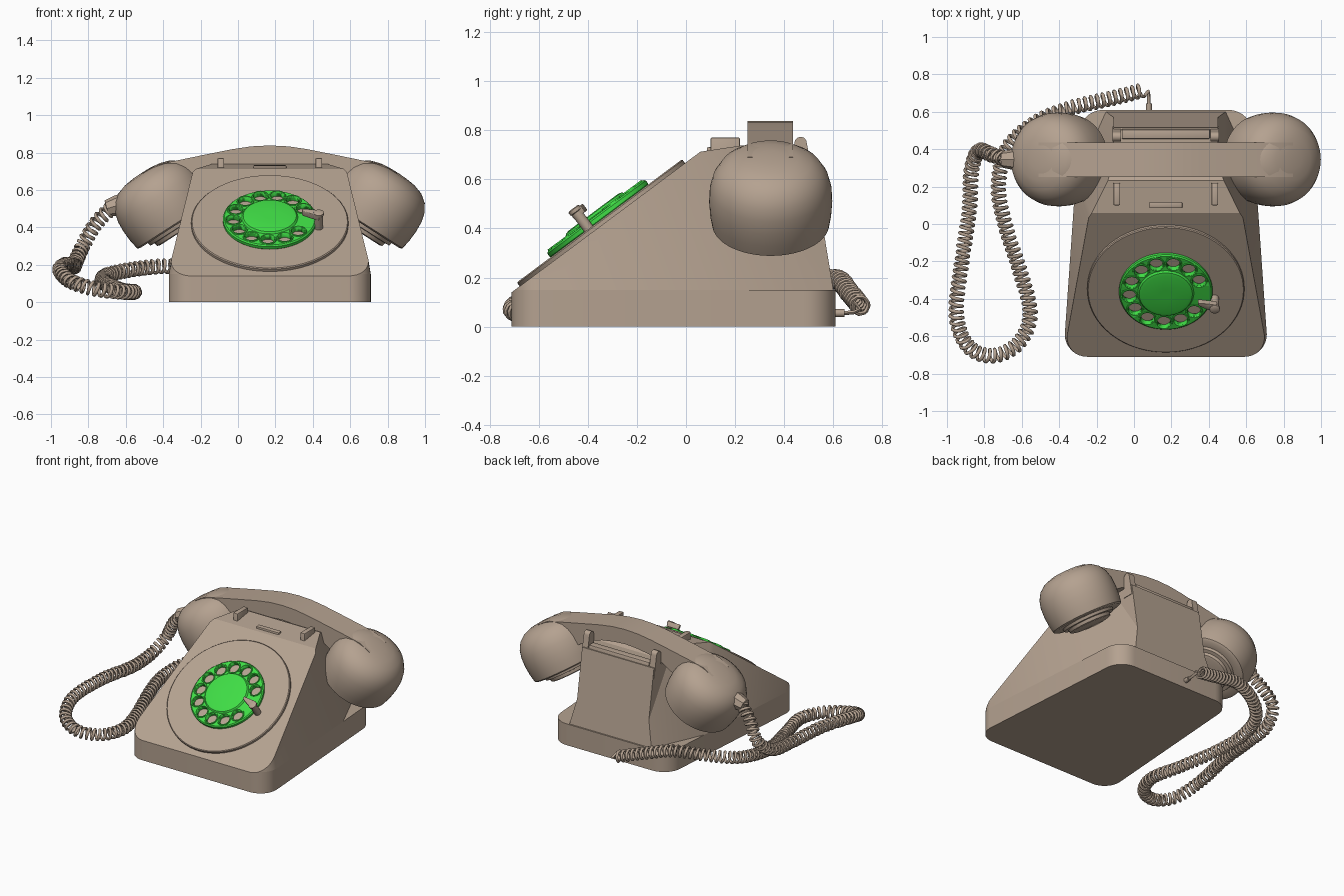
import bpy, bmesh, math
from mathutils import Vector, Matrix

if "Cube" in bpy.data.objects:
    bpy.data.objects.remove(bpy.data.objects["Cube"])

CX = 0.17  # body centre line


def material(name, rgb):
    m = bpy.data.materials.new(name)
    m.diffuse_color = (*rgb, 1)
    m.use_nodes = True
    m.node_tree.nodes["Principled BSDF"].inputs["Base Color"].default_value = m.diffuse_color
    return m


BEIGE = material("beige", (0.46, 0.36, 0.28))
GREEN = material("green", (0.05, 0.72, 0.06))


def finish(name, bm, mat=BEIGE, matrix=Matrix(), angle=35):
    bmesh.ops.recalc_face_normals(bm, faces=bm.faces)
    me = bpy.data.meshes.new(name)
    bm.to_mesh(me)
    bm.free()
    ob = bpy.data.objects.new(name, me)
    bpy.context.collection.objects.link(ob)
    me.materials.append(mat)
    ob.matrix_world = matrix
    bpy.ops.object.select_all(action='DESELECT')
    ob.select_set(True)
    bpy.context.view_layer.objects.active = ob
    bpy.ops.object.shade_smooth_by_angle(angle=math.radians(angle))
    return ob


def loft(rings, bm=None):
    bm = bm or bmesh.new()
    vs = [[bm.verts.new(p) for p in r] for r in rings]
    n = len(vs[0])
    for a, b in zip(vs, vs[1:]):
        for i in range(n):
            bm.faces.new((a[i], a[(i + 1) % n], b[(i + 1) % n], b[i]))
    bm.faces.new(vs[0][::-1])
    bm.faces.new(vs[-1])
    return bm


def circle(r, h, n=48, x=0, y=0):
    return [(x + r * math.cos(2 * math.pi * i / n), y + r * math.sin(2 * math.pi * i / n), h) for i in range(n)]


def lathe(profile, n=48, x=0, y=0, bm=None):
    return loft([circle(r, h, n, x, y) for r, h in profile], bm)


def prism_x(profile, x0, x1, bm=None):
    return loft([[(x, y, z) for y, z in profile] for x in (x0, x1)], bm)


def bevel(bm, w, seg=2):
    bmesh.ops.bevel(bm, geom=bm.edges[:], offset=w, segments=seg, affect='EDGES', profile=0.5)
    return bm


def cut(bm, co, no):
    res = bmesh.ops.bisect_plane(bm, geom=bm.verts[:] + bm.edges[:] + bm.faces[:],
                                 plane_co=co, plane_no=no, clear_outer=True)
    edges = [e for e in res['geom_cut'] if isinstance(e, bmesh.types.BMEdge) and e.is_boundary]
    if edges:
        bmesh.ops.edgeloop_fill(bm, edges=edges)


# body plan: tapered rounded rectangle
def plan(z, sx=1.0):
    pts = []
    for cx, cy, r, a0 in ((0.42, -0.59, 0.12, -90), (0.335, 0.48, 0.13, 0),
                          (-0.335, 0.48, 0.13, 90), (-0.42, -0.59, 0.12, 180)):
        for i in range(9):
            a = math.radians(a0 + i * 90 / 8)
            pts.append((CX + sx * (cx + r * math.cos(a)), cy + r * math.sin(a), z))
    return pts


SLOPE = math.atan(0.745)
slope_co, slope_no = Vector((0, -0.71, 0.14)), Vector((0, -math.sin(SLOPE), math.cos(SLOPE)))

# base slab
bm = loft([plan(0), plan(0.15)])
cut(bm, slope_co, slope_no)
finish("base", bm)

# sloping housing, notched under the receiver cups
bm = loft([plan(0.15), plan(0.8, 0.795)])
cut(bm, slope_co, slope_no)
cut(bm, (0, 0.075, 0.715), (0, -0.15, 1))
cut(bm, (0, 0.24, 0.735), (0, 0.5, 1))
cut(bm, (0, 0.6, 0.15), (0, 0.55, 0.09))
for s in (1, -1):
    cut(bm, (CX + s * 0.42, 0.02, 0.69), (s * 0.142, 0.064, 0.0424))
finish("housing", bm, angle=25)

# rear column carrying the cradle
finish("cradle_column", prism_x([(0.2, 0.12), (0.605, 0.12), (0.6, 0.15), (0.515, 0.67), (0.2, 0.67)],
                                CX - 0.28, CX + 0.28))

# cradle prongs and crossbar
for s, side in ((-1, "left"), (1, "right")):
    x = CX + s * 0.262
    b = bevel(prism_x([(0.1, 0.6), (0.22, 0.6), (0.22, 0.77), (0.1, 0.77)], x - 0.018, x + 0.018), 0.006)
    finish("front_prong_" + side, b)
    arc = [(0.467 + 0.025 * math.cos(math.radians(a)), 0.748 + 0.025 * math.sin(math.radians(a)))
           for a in range(0, 181, 20)]
    finish("rear_prong_" + side, prism_x([(0.44, 0.6), (0.52, 0.6)] + arc, x - 0.022, x + 0.022))
finish("cradle_bar", bevel(prism_x([(0.455, 0.64), (0.512, 0.64), (0.505, 0.695), (0.455, 0.695)],
                                   CX - 0.235, CX + 0.235), 0.006))
finish("finger_slot", bevel(prism_x([(0.085, 0.7), (0.115, 0.7), (0.115, 0.733), (0.085, 0.73)],
                                    CX - 0.088, CX + 0.088), 0.004))

# dial assembly in the frame of the slope
dial_mx = Matrix.Translation((CX, -0.34, 0.414)) @ Matrix.Rotation(SLOPE, 4, 'X')
finish("dial_plate", lathe([(0.42, -0.01), (0.42, 0.016), (0.415, 0.021)], 72), matrix=dial_mx)
dial = finish("finger_wheel", lathe([(0.245, 0.018), (0.25, 0.024), (0.25, 0.04), (0.243, 0.047), (0.16, 0.049),
                                     (0.15, 0.05), (0.142, 0.06), (0.125, 0.064), (0.03, 0.064)], 72),
              GREEN, dial_mx)
holes = [(0.195 * math.cos(a), 0.195 * math.sin(a)) for a in (math.radians(24 + 27 * k) for k in range(12))]
bm = bmesh.new()
for hx, hy in holes:
    lathe([(0.036, 0), (0.036, 0.1)], 24, hx, hy, bm)
cutter = finish("hole_cutter", bm, matrix=dial_mx)
cutter.hide_render = True
mod = dial.modifiers.new("holes", 'BOOLEAN')
mod.operation, mod.object, mod.solver = 'DIFFERENCE', cutter, 'EXACT'
bpy.context.view_layer.objects.active = dial
bpy.ops.object.modifier_apply(modifier="holes")
bpy.data.objects.remove(cutter)

# raised collars round the finger holes
bm = bmesh.new()
for hx, hy in holes:
    prof = [(0.048, 0.044), (0.045, 0.053), (0.039, 0.053), (0.035, 0.044)]
    rs = [[bm.verts.new(p) for p in circle(r, h, 24, hx, hy)] for r, h in prof]
    for a, b in zip(rs, rs[1:] + rs[:1]):
        for i in range(24):
            bm.faces.new((a[i], a[(i + 1) % 24], b[(i + 1) % 24], b[i]))
finish("hole_collars", bm, GREEN, dial_mx)

# finger stop
finish("stop_post", lathe([(0.022, 0), (0.022, 0.105), (0.027, 0.108), (0.027, 0.122), (0.02, 0.126)], 20, 0.262, -0.055),
       matrix=dial_mx)
arm = [(0.17, -0.012), (0.175, -0.035), (0.22, -0.058), (0.262, -0.08), (0.285, -0.055), (0.27, -0.025), (0.21, -0.02)]
finish("stop_arm", bevel(loft([[(x, y, d) for x, y in arm] for d in (0.085, 0.118)]), 0.004), matrix=dial_mx)

# receiver cups with stepped caps
cup = [(0.125, -0.045), (0.14, -0.04), (0.145, -0.02), (0.17, -0.018), (0.175, 0.0), (0.225, 0.0), (0.238, 0.008),
       (0.247, 0.06), (0.251, 0.12), (0.248, 0.18), (0.235, 0.23), (0.208, 0.275), (0.165, 0.308), (0.11, 0.326),
       (0.05, 0.333), (0.01, 0.334)]
tilt = math.radians(32.7)
for s, side in ((-1, "left"), (1, "right")):
    mx = Matrix.Translation((CX + s * 0.505, 0.345, 0.41)) @ Matrix.Rotation(s * tilt, 4, 'Y')
    finish("receiver_cup_" + side, lathe(cup, 56), matrix=mx)

# arched grip
half = [(0.0, 0.838), (0.1, 0.833), (0.2, 0.818), (0.35, 0.788), (0.5, 0.757), (0.61, 0.732), (0.68, 0.69),
        (0.6, 0.55), (0.43, 0.56), (0.37, 0.63), (0.29, 0.68), (0.18, 0.715), (0.08, 0.73), (0.0, 0.735)]
outline = half + [(-x, z) for x, z in half[-2:0:-1]]
bm = loft([[(CX + x, y, z) for x, z in outline] for y in (0.25, 0.435)])
finish("grip", bm, angle=40)

# cord boot on the left cup and cord entry at the rear
d = Vector((-0.85, 0, -0.25)).normalized()
boot_mx = Matrix.Translation((-0.6, 0.345, 0.53)) @ d.to_track_quat('Z', 'Y').to_matrix().to_4x4()
finish("cord_boot", lathe([(0.058, 0), (0.055, 0.05), (0.045, 0.105), (0.02, 0.108)], 8), matrix=boot_mx)
entry_mx = Matrix.Translation((0.08, 0.59, 0.055)) @ Matrix.Rotation(-math.pi / 2, 4, 'X')
finish("cord_entry", lathe([(0.016, 0), (0.016, 0.055)], 12), matrix=entry_mx)

# coiled cord: smooth path, then a helix wound round it
path = [Vector(p) for p in (
    (-0.68, 0.345, 0.5), (-0.76, 0.37, 0.42), (-0.83, 0.39, 0.3), (-0.87, 0.28, 0.21), (-0.88, 0.08, 0.19),
    (-0.92, -0.2, 0.2), (-0.95, -0.48, 0.17), (-0.89, -0.65, 0.11), (-0.76, -0.705, 0.07), (-0.62, -0.64, 0.055),
    (-0.555, -0.48, 0.055), (-0.61, -0.25, 0.06), (-0.69, 0.0, 0.09), (-0.725, 0.2, 0.12), (-0.68, 0.4, 0.15),
    (-0.53, 0.54, 0.18), (-0.34, 0.62, 0.19), (-0.15, 0.665, 0.14), (0.05, 0.715, 0.08))]
ext = [2 * path[0] - path[1]] + path + [2 * path[-1] - path[-2]]
fine = []
for p0, p1, p2, p3 in zip(ext, ext[1:], ext[2:], ext[3:]):
    for k in range(120):
        t = k / 120
        fine.append(0.5 * (2 * p1 + (p2 - p0) * t + (2 * p0 - 5 * p1 + 4 * p2 - p3) * t * t
                           + (3 * p1 - p0 - 3 * p2 + p3) * t ** 3))
PITCH, PER = 0.034, 12
coil, dist, nxt = [path[0] - d * -0.02], 0.0, 0.0
for a, b in zip(fine, fine[1:]):
    dist += (b - a).length
    if dist >= nxt:
        nxt += PITCH / PER
        t = (b - a).normalized()
        side = t.cross(Vector((0, 0, 1))).normalized()
        ang = 2 * math.pi * dist / PITCH
        coil.append(a + 0.034 * (side * math.cos(ang) + side.cross(t) * math.sin(ang)))
coil += [Vector((0.075, 0.71, 0.07)), Vector((0.08, 0.68, 0.057)), Vector((0.08, 0.62, 0.055))]
cu = bpy.data.curves.new("coiled_cord", 'CURVE')
cu.dimensions, cu.bevel_depth, cu.bevel_resolution, cu.use_fill_caps = '3D', 0.0095, 1, True
sp = cu.splines.new('POLY')
sp.points.add(len(coil) - 1)
for pt, c in zip(sp.points, coil):
    pt.co = (*c, 1)
cord = bpy.data.objects.new("coiled_cord", cu)
bpy.context.collection.objects.link(cord)
cu.materials.append(BEIGE)
bpy.ops.object.select_all(action='DESELECT')
cord.select_set(True)
bpy.context.view_layer.objects.active = cord
bpy.ops.object.convert(target='MESH')
bpy.ops.object.shade_smooth_by_angle(angle=math.radians(60))
